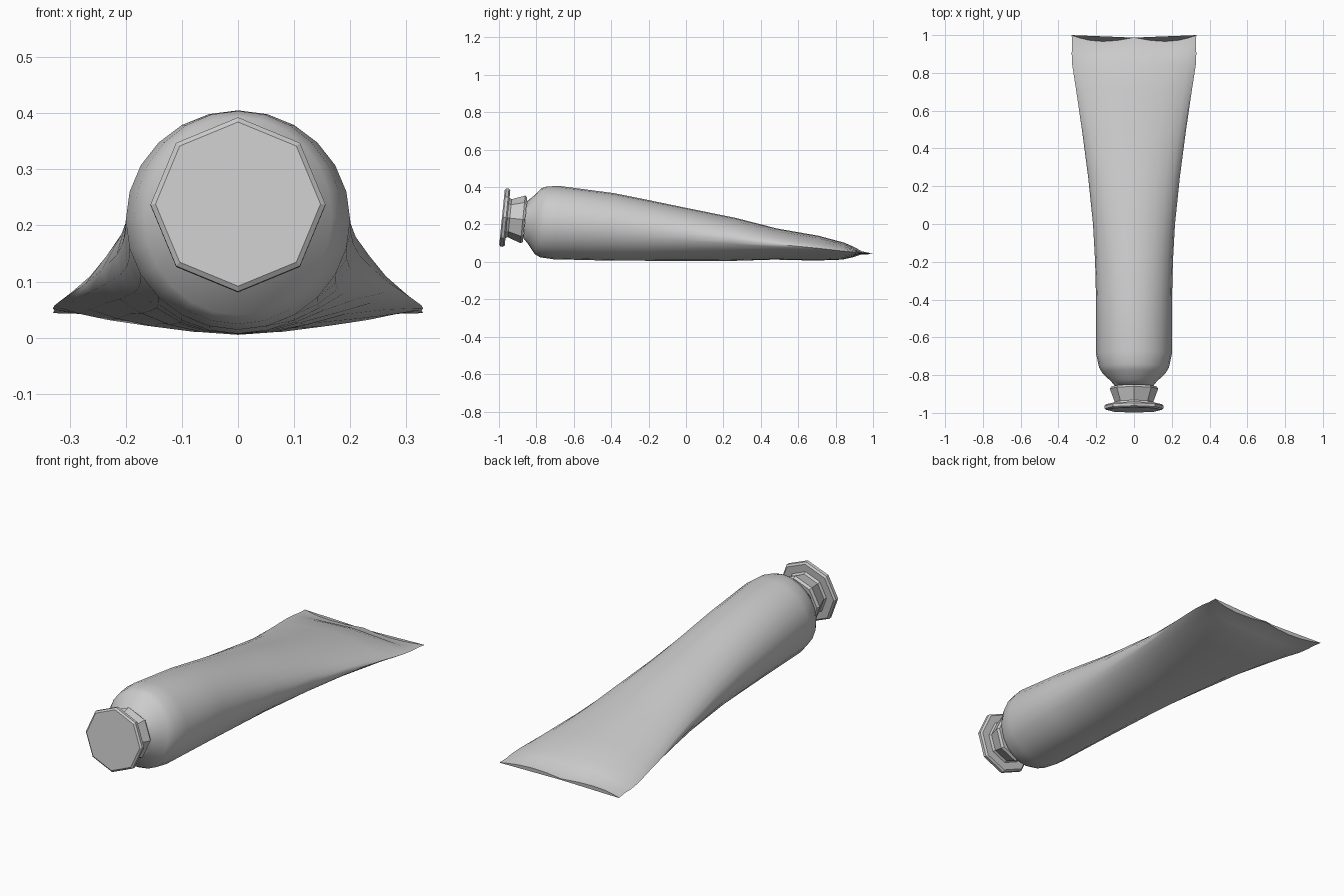
import bpy, math
from mathutils import Matrix

if "Cube" in bpy.data.objects:
    bpy.data.objects.remove(bpy.data.objects["Cube"])

TILT = 0.1   # the tube axis rises towards the cap


def skin(name, rings):
    """Join equal-length rings of points with quads and close both ends."""
    n = len(rings[0])
    verts = [p for r in rings for p in r]
    faces = [list(range(n)), list(range(len(verts) - n, len(verts)))[::-1]]
    for k in range(len(rings) - 1):
        for i in range(n):
            j = (i + 1) % n
            faces.append([k * n + i, (k + 1) * n + i, (k + 1) * n + j, k * n + j])
    me = bpy.data.meshes.new(name)
    me.from_pydata(verts, [], faces)
    ob = bpy.data.objects.new(name, me)
    bpy.context.collection.objects.link(ob)
    import bmesh
    bm = bmesh.new()
    bm.from_mesh(me)
    bmesh.ops.recalc_face_normals(bm, faces=bm.faces)
    bm.to_mesh(me)
    bm.free()
    return ob


# Tube body: y, half width, bottom z, top z, pinch (1 = ellipse, 2 = lens), seam wave
sections = [
    (-0.860, 0.100, 0.125, 0.325, 1.0, 0),
    (-0.835, 0.120, 0.100, 0.345, 1.0, 0),
    (-0.790, 0.167, 0.040, 0.394, 1.0, 0),
    (-0.760, 0.185, 0.024, 0.404, 1.0, 0),
    (-0.690, 0.200, 0.014, 0.405, 1.0, 0),
    (-0.400, 0.201, 0.007, 0.367, 1.0, 0),
    (-0.200, 0.206, 0.006, 0.327, 1.0, 0),
    (0.000, 0.217, 0.006, 0.286, 1.05, 0),
    (0.250, 0.243, 0.005, 0.236, 1.15, 0),
    (0.480, 0.273, 0.012, 0.178, 1.3, 0),
    (0.700, 0.305, 0.007, 0.140, 1.5, 0),
    (0.840, 0.327, 0.012, 0.103, 1.6, 0.1),
    (0.900, 0.330, 0.026, 0.078, 1.5, 0.4),
    (0.940, 0.327, 0.040, 0.056, 1.0, 0.8),
    (0.987, 0.330, 0.041, 0.047, 1.0, 1.0),
]
rings = []
for y, w, lo, hi, pinch, wave in sections:
    zc, h, ring = (lo + hi) / 2, (hi - lo) / 2, []
    for i in range(24):
        a = math.tau * i / 24
        c, s = math.cos(a), math.sin(a)
        dz = h * math.copysign(abs(s) ** pinch, s)
        dy = wave * (0.013 * abs(c) ** 6 - 0.021 * math.sin(math.pi * min(abs(c), 1)))
        ring.append((w * c, y + TILT * dz + dy, zc + dz))
    rings.append(ring)
body = skin("tube_body", rings)
bpy.context.view_layer.objects.active = body
body.select_set(True)
bpy.ops.object.shade_smooth_by_angle(angle=math.radians(50))

# Octagonal cap: flanged disc and flared grip (radius, distance behind front face)
profile = [(0.147, 0), (0.156, 0.007), (0.156, 0.022), (0.147, 0.030),
           (0.108, 0.030), (0.102, 0.042), (0.128, 0.112), (0.120, 0.124)]
cap = skin("cap", [[(r * math.cos(math.tau * i / 8), t, r * math.sin(math.tau * i / 8))
                    for i in range(8)] for r, t in profile])
cap.data.transform(Matrix.Translation((0, -0.984, 0.238)) @ Matrix.Rotation(-TILT, 4, 'X'))
